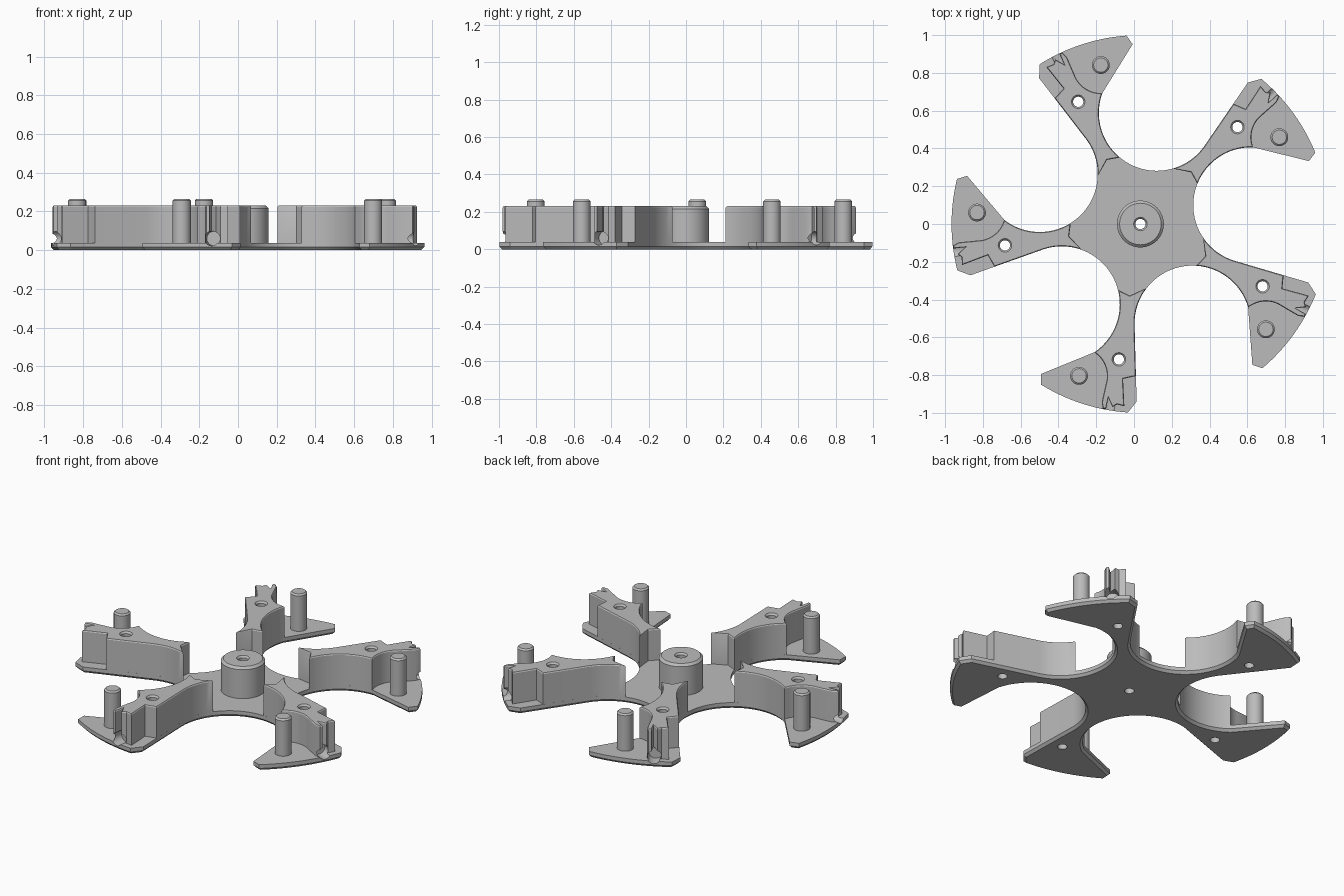
import bpy, bmesh, math
from mathutils import Vector, Matrix

cube = bpy.data.objects.get("Cube")
if cube:
    bpy.data.objects.remove(cube, do_unlink=True)

HUB = Vector((0.034, 0, 0))
ARMS = 5
STEP = math.tau / ARMS
PLATE_TOP, WALL_TOP, PIN_TOP = 0.038, 0.23, 0.265
SCALLOP_DIST, SCALLOP_R = 0.595, 0.307
PIN = Vector((-0.325, -0.804))
HOLE = Vector((-0.114, -0.717))

grey = bpy.data.materials.new("plain grey")
grey.use_nodes = True
colour = (0.5, 0.5, 0.5, 1)
grey.diffuse_color = colour
grey.node_tree.nodes["Principled BSDF"].inputs["Base Color"].default_value = colour


def polar(r, deg):
    a = math.radians(deg)
    return Vector((r * math.cos(a), r * math.sin(a)))


def arc(centre, r, start, end, n):
    return [centre + polar(r, start + (end - start) * i / n) for i in range(n + 1)]


def spin(points, k):
    return [Matrix.Rotation(k * STEP, 2) @ Vector(p) for p in points]


def inset(points, d):
    """Move a counter-clockwise outline inwards by d."""
    out = []
    for i, p in enumerate(points):
        a = (p - points[i - 1]).normalized()
        b = (points[(i + 1) % len(points)] - p).normalized()
        n1, n2 = Vector((-a.y, a.x)), Vector((-b.y, b.x))
        out.append(p + d * (n1 + n2) / max(1 + n1.dot(n2), 0.35))
    return out


def loft(bm, loops):
    """Join equal closed loops with quads and cap both ends."""
    rings = [[bm.verts.new(v) for v in loop] for loop in loops]
    n = len(rings[0])
    for low, high in zip(rings, rings[1:]):
        for i in range(n):
            j = (i + 1) % n
            bm.faces.new((low[i], low[j], high[j], high[i]))
    bm.faces.new(rings[0][::-1])
    bm.faces.new(rings[-1])


def slab(bm, outline, levels):
    """Extrude an outline through (height, inset) levels."""
    loft(bm, [[(p.x, p.y, z) for p in inset(outline, d)] for z, d in levels])


def turned(bm, centre, profile, n=40):
    """Turned solid from (height, radius) pairs."""
    loft(bm, [[(*(centre + polar(r, 360 * i / n)), z) for i in range(n)]
              for z, r in profile])


def make(name, bm):
    bmesh.ops.recalc_face_normals(bm, faces=bm.faces)
    mesh = bpy.data.meshes.new(name)
    bm.to_mesh(mesh)
    bm.free()
    mesh.materials.append(grey)
    ob = bpy.data.objects.new(name, mesh)
    ob.location = HUB
    bpy.context.collection.objects.link(ob)
    return ob


right_scallop = polar(SCALLOP_DIST, 297.6)
left_scallop = polar(SCALLOP_DIST, 225.6)

# Five-armed base plate with fan-shaped tips and a chamfered underside
plate_arm = [Vector((-0.526, -0.794))]
plate_arm += arc(Vector((0, 0)), 1.0, 238.2, 266.2, 14)
plate_arm += [Vector((-0.02, -0.94))]
plate_arm += arc(right_scallop, SCALLOP_R, 180, 16.4, 36)
outline = [p for k in range(ARMS) for p in spin(plate_arm, k)]
bm = bmesh.new()
slab(bm, outline, [(0, 0.014), (0.015, 0), (PLATE_TOP, 0)])
solids = [make("base_plate", bm)]

# Raised wall on each arm, hollowed round the pin and notched at the rim
wall = [polar(0.383, 261.6)]
wall += arc(left_scallop, SCALLOP_R, 14.4, -55.6, 18)
wall += arc(PIN, 0.148, 52, -17, 12)
wall += [Vector(p) for p in (
    (-0.205, -0.945), (-0.198, -0.978), (-0.182, -0.98), (-0.17, -0.92),
    (-0.148, -0.97), (-0.125, -0.955), (-0.085, -0.965),
    (-0.092, -0.82), (-0.024, -0.805))]
wall += arc(right_scallop, SCALLOP_R, 180, 141.9, 10)
for k in range(ARMS):
    bm = bmesh.new()
    slab(bm, spin(wall, k),
         [(PLATE_TOP, 0), (WALL_TOP - 0.006, 0), (WALL_TOP, 0.004)])
    solids.append(make(f"arm_wall_{k + 1}", bm))

# Central hub
bm = bmesh.new()
turned(bm, Vector((0, 0)),
       [(0.03, 0.124), (WALL_TOP - 0.014, 0.124), (WALL_TOP, 0.11)], 56)
solids.append(make("hub", bm))

# Upright pins near the tips
pins = []
for k in range(ARMS):
    bm = bmesh.new()
    turned(bm, spin([PIN], k)[0],
           [(0.03, 0.047), (PIN_TOP - 0.009, 0.047), (PIN_TOP, 0.038)])
    pins.append(make(f"pin_{k + 1}", bm))

# Cutter: countersunk bores and round sockets under the rim notches
bm = bmesh.new()
bore = [(-0.05, 0.027), (0.219, 0.027), (0.26, 0.06)]
turned(bm, Vector((0, 0)), bore, 32)
for k in range(ARMS):
    turned(bm, spin([HOLE], k)[0], bore, 32)
    out = spin([polar(1, 260.2)], k)[0]
    side = Vector((-out.y, out.x))
    rings = []
    for r in (0.925, 1.1):
        ring = [polar(0.038, 360 * i / 24) for i in range(24)]
        rings.append([(*(out * r + side * c.x), 0.06 + c.y) for c in ring])
    loft(bm, rings)
cutter = make("bore_cutter", bm)
cutter.hide_render = True

for ob in solids:
    mod = ob.modifiers.new("bores", "BOOLEAN")
    mod.operation = "DIFFERENCE"
    mod.solver = "EXACT"
    mod.object = cutter
bpy.context.view_layer.update()
graph = bpy.context.evaluated_depsgraph_get()
cut = [bpy.data.meshes.new_from_object(ob.evaluated_get(graph)) for ob in solids]
for ob, mesh in zip(solids, cut):
    ob.modifiers.clear()
    ob.data = mesh
bpy.data.objects.remove(cutter, do_unlink=True)

# Smooth curved walls, keep hard edges
bpy.ops.object.select_all(action="DESELECT")
for ob in solids + pins:
    ob.select_set(True)
bpy.context.view_layer.objects.active = solids[0]
bpy.ops.object.shade_smooth_by_angle(angle=math.radians(25))
